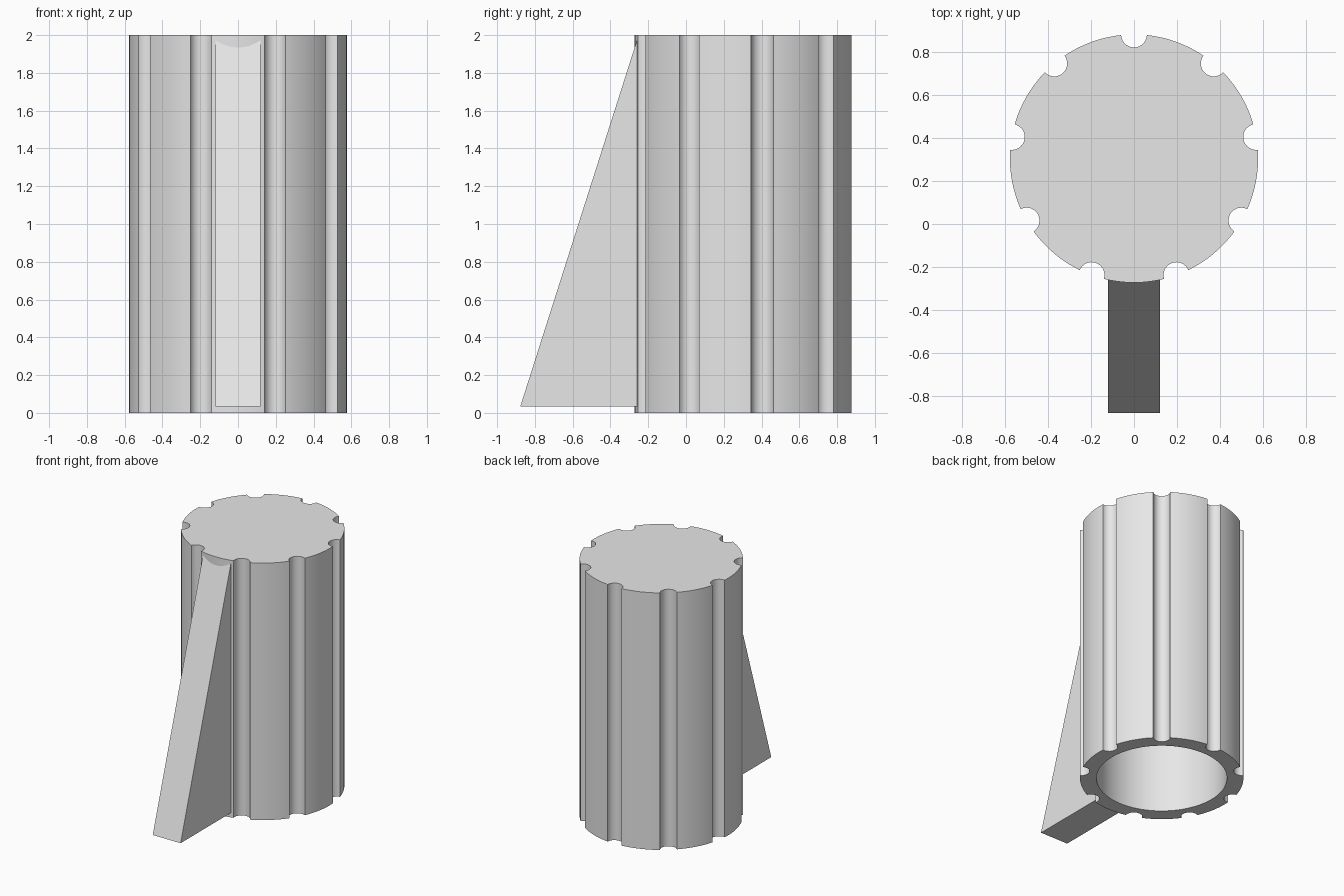
import bpy, bmesh
from math import cos, sin, acos, radians, pi
from mathutils import Vector

cube = bpy.data.objects.get("Cube")
if cube:
    bpy.data.objects.remove(cube, do_unlink=True)

CENTRE_Y = 0.304
OUTER, INNER, GROOVE = 0.576, 0.46, 0.06
HEIGHT, CEILING = 2.0, 1.88
GROOVES = 9
STEPS = 14

grey = bpy.data.materials.new("light grey")
grey.use_nodes = True
colour = (0.8, 0.8, 0.8, 1)
grey.diffuse_color = colour
grey.node_tree.nodes["Principled BSDF"].inputs["Base Color"].default_value = colour


def finish(name, bm, smooth=False):
    bmesh.ops.recalc_face_normals(bm, faces=bm.faces)
    mesh = bpy.data.meshes.new(name)
    bm.to_mesh(mesh)
    bm.free()
    mesh.materials.append(grey)
    obj = bpy.data.objects.new(name, mesh)
    bpy.context.collection.objects.link(obj)
    if smooth:
        bpy.ops.object.select_all(action='DESELECT')
        obj.select_set(True)
        bpy.context.view_layer.objects.active = obj
        bpy.ops.object.shade_smooth_by_angle(angle=radians(30))
    return obj


def polar(radius, angle):
    return Vector((radius * cos(angle), radius * sin(angle)))


def fluted_outline():
    """Round outline with evenly spaced half-round grooves, one at the back."""
    points = []
    pitch = 2 * pi / GROOVES
    sweep = acos(GROOVE / (2 * OUTER))
    half = 2 * acos((1 - (GROOVE / OUTER) ** 2 / 2)) / 2
    for i in range(GROOVES):
        a = pi / 2 + i * pitch
        # groove arc, bulging inward
        for k in range(STEPS + 1):
            t = a + pi + sweep * (1 - 2 * k / STEPS)
            points.append(polar(OUTER, a) + polar(GROOVE, t))
        # rim arc up to the next groove
        for k in range(1, STEPS):
            points.append(polar(OUTER, a + half + (pitch - 2 * half) * k / STEPS))
    return points


# Hollow fluted body, open underneath
outline = fluted_outline()
bore = [p.normalized() * INNER for p in outline]
bm = bmesh.new()


def ring(points, z):
    return [bm.verts.new((p.x, p.y + CENTRE_Y, z)) for p in points]


rings = [ring(outline, HEIGHT), ring(outline, 0), ring(bore, 0), ring(bore, CEILING)]
for upper, lower in zip(rings, rings[1:]):
    for i in range(len(upper)):
        j = (i + 1) % len(upper)
        bm.faces.new((upper[i], upper[j], lower[j], lower[i]))
bm.faces.new(rings[0])
bm.faces.new(rings[-1])
finish("fluted_body", bm, smooth=True)

# Tapered pointer fin on the front, rooted in the wall
bm = bmesh.new()
side = [(-0.877, 0.035), (-0.26, 1.972), (-0.2, 1.972), (-0.2, 0.035)]
face = bm.faces.new([bm.verts.new((-0.12, y, z)) for y, z in side])
result = bmesh.ops.extrude_face_region(bm, geom=[face])
moved = [v for v in result["geom"] if isinstance(v, bmesh.types.BMVert)]
bmesh.ops.translate(bm, verts=moved, vec=(0.24, 0, 0))
finish("pointer_fin", bm)
